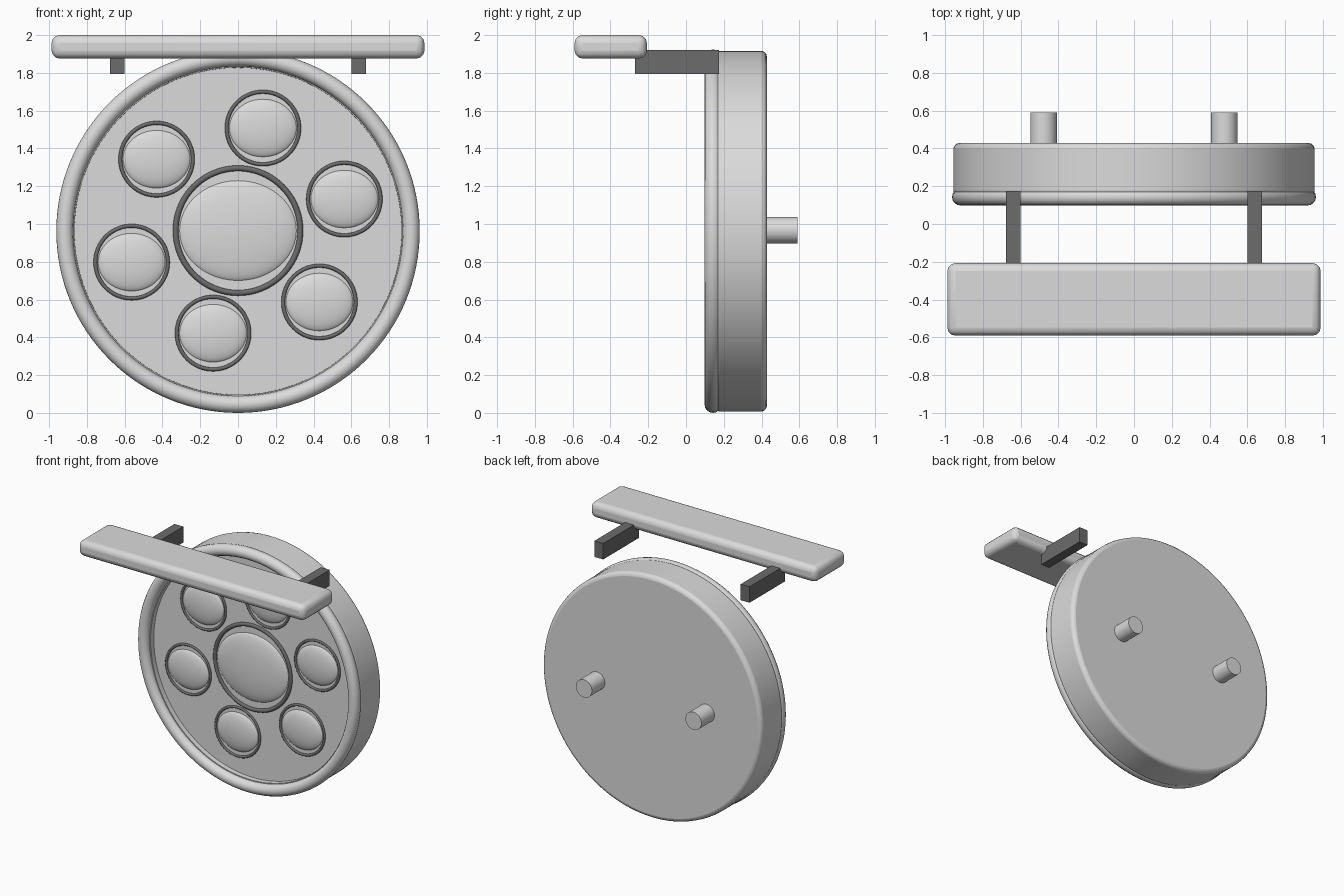
import bpy, bmesh, math

if "Cube" in bpy.data.objects:
    bpy.data.objects.remove(bpy.data.objects["Cube"])

CZ = 0.962          # height of the disc centre
FACE_Y = 0.187      # recessed front face plane
TURN = (math.pi / 2, 0, 0)


def material(name, r, g, b):
    m = bpy.data.materials.new(name)
    m.diffuse_color = (r, g, b, 1)
    m.use_nodes = True
    m.node_tree.nodes["Principled BSDF"].inputs["Base Color"].default_value = m.diffuse_color
    return m


LIGHT = material("light grey", 0.71, 0.71, 0.715)
DARK = material("dark grey", 0.15, 0.15, 0.154)


def smooth():
    bpy.ops.object.shade_smooth_by_angle(angle=math.radians(35))


def finish(name, mat):
    ob = bpy.context.object
    ob.name = name
    ob.data.materials.append(mat)
    bpy.ops.object.transform_apply(location=False, rotation=True, scale=True)
    smooth()
    return ob


def round_edges(ob, width, segments):
    mod = ob.modifiers.new("bevel", 'BEVEL')
    mod.width, mod.segments, mod.limit_method = width, segments, 'ANGLE'
    mod.angle_limit = math.radians(40)
    bpy.ops.object.modifier_apply(modifier=mod.name)
    smooth()


def box(name, lo, hi, mat):
    mid = [(a + b) / 2 for a, b in zip(lo, hi)]
    bpy.ops.mesh.primitive_cube_add(size=1, location=mid)
    bpy.context.object.scale = [b - a for a, b in zip(lo, hi)]
    return finish(name, mat)


def cylinder(name, x, z, y0, y1, r, mat, sides):
    bpy.ops.mesh.primitive_cylinder_add(vertices=sides, radius=r, depth=y1 - y0,
                                        location=(x, (y0 + y1) / 2, z), rotation=TURN)
    return finish(name, mat)


def ring(name, x, y, z, major, minor, mat, seg=96):
    bpy.ops.mesh.primitive_torus_add(major_radius=major, minor_radius=minor,
                                     major_segments=seg, minor_segments=16,
                                     location=(x, y, z), rotation=TURN)
    finish(name, mat)


def lens(name, x, z, rx, depth, rz):
    # centre sits slightly behind the face so only a shallow dome shows
    bpy.ops.mesh.primitive_uv_sphere_add(segments=48, ring_count=24, radius=1,
                                         location=(x, FACE_Y + 0.2 * depth, z), rotation=TURN)
    bpy.context.object.scale = (rx * 1.02, rz * 1.02, depth)
    finish(name, LIGHT)


# Main drum with rounded edges and a recessed front face
drum = cylinder("drum_body", 0, CZ, 0.147, 0.428, 0.955, LIGHT, 128)
round_edges(drum, 0.03, 3)
bm = bmesh.new()
bm.from_mesh(drum.data)
front = max((f for f in bm.faces if f.normal.y < -0.9), key=lambda f: f.calc_area())
bmesh.ops.inset_region(bm, faces=[front], thickness=0.059)
bmesh.ops.inset_region(bm, faces=[front], thickness=0.0005)
level = FACE_Y - drum.location.y
for v in front.verts:
    v.co.y = level
bm.to_mesh(drum.data)
bm.free()
smooth()

# Front rim
ring("front_rim", 0, 0.143, CZ, 0.917, 0.045, LIGHT, 128)

# Centre lens and its dark ring
LZ = CZ + 0.003
lens("centre_lens", 0, LZ, 0.31, 0.05, 0.265)
ring("centre_ring", 0, FACE_Y, LZ, 0.33, 0.015, DARK)

# Six outer lenses, in opposite pairs
for i, (dx, dz) in enumerate([(0.132, 0.543), (0.563, 0.167), (0.431, -0.378)]):
    for s in (1, -1):
        x, z = s * dx, LZ + s * dz
        tag = f"{i}_{'a' if s > 0 else 'b'}"
        lens("outer_lens_" + tag, x, z, 0.178, 0.04, 0.153)
        ring("outer_ring_" + tag, x, FACE_Y, z, 0.192, 0.01, DARK, 64)

# Canopy bar, its brackets and the rear pegs
bar = box("top_bar", (-0.987, -0.59, 1.876), (0.987, -0.207, 2.0), LIGHT)
round_edges(bar, 0.042, 3)
for s, side in ((-1, "left"), (1, "right")):
    x0, x1 = sorted((s * 0.6, s * 0.677))
    box("bracket_" + side, (x0, -0.27, 1.794), (x1, 0.175, 1.92), DARK)
    cylinder("rear_peg_" + side, s * 0.478, 0.967, 0.41, 0.59, 0.07, LIGHT, 32)
